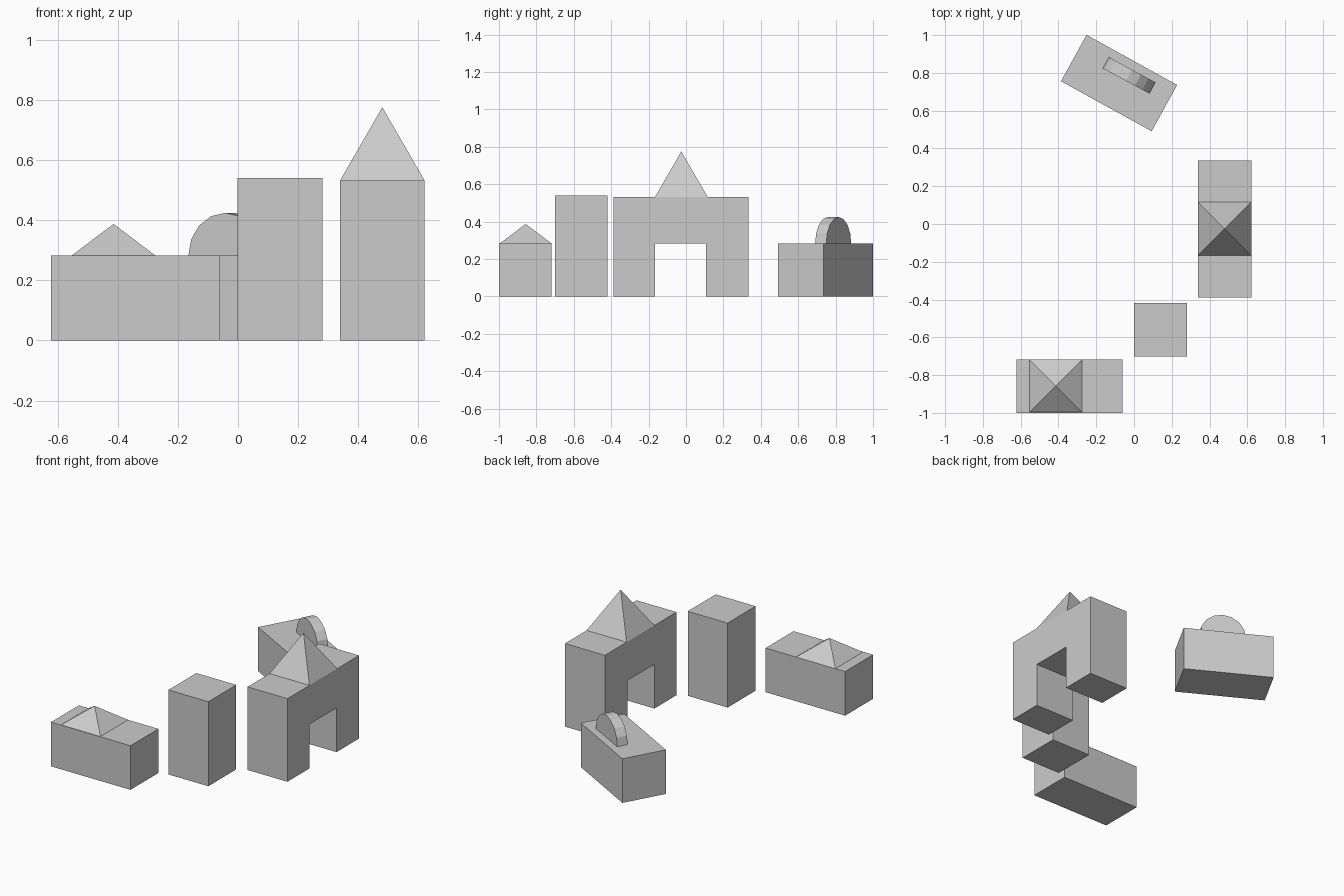
import bpy
from math import sin, cos, pi, radians

if "Cube" in bpy.data.objects:
    bpy.data.objects.remove(bpy.data.objects["Cube"])


def prism(name, profile, depth, at, turn=0):
    """Extrude an (across, height) profile to both sides of its plane, then turn about z."""
    n = len(profile)
    verts = [(u, d, z) for d in (-depth / 2, depth / 2) for u, z in profile]
    faces = [tuple(range(n)), tuple(range(2 * n - 1, n - 1, -1))]
    faces += [((i + 1) % n, i, i + n, (i + 1) % n + n) for i in range(n)]
    return add(name, verts, faces, at, turn)


def add(name, verts, faces, at, turn=0):
    mesh = bpy.data.meshes.new(name)
    mesh.from_pydata(verts, [], faces)
    obj = bpy.data.objects.new(name, mesh)
    obj.location = at
    obj.rotation_euler.z = radians(turn)
    bpy.context.collection.objects.link(obj)
    return obj


def block(name, length, depth, height, at, turn=0):
    h = length / 2
    return prism(name, [(-h, 0), (h, 0), (h, height), (-h, height)], depth, at, turn)


def pyramid(name, side, height, at):
    h = side / 2
    verts = [(-h, -h, 0), (h, -h, 0), (h, h, 0), (-h, h, 0), (0, 0, height)]
    faces = [(3, 2, 1, 0)] + [(i, (i + 1) % 4, 4) for i in range(4)]
    return add(name, verts, faces, at)


W = 0.282    # block module

# Low front block with a shallow pyramid
block("front_block", 0.562, W, W, (-0.341, -0.859, 0))
pyramid("front_pyramid", W - 0.003, 0.105, (-0.414, -0.857, W))

# Square tower
block("tower_block", W, W, 0.54, (0.14, -0.56, 0))

# Arch block, profile runs along y
arch = [(-0.388, 0), (-0.165, 0), (-0.165, W), (0.108, W), (0.108, 0),
        (0.335, 0), (0.335, 0.531), (-0.388, 0.531)]
prism("arch_block", arch, W, (0.48, 0, 0), 90)
pyramid("arch_pyramid", W, 0.244, (0.48, -0.025, 0.531))

# Turned back block with a faceted half disc
block("back_block", 0.548, 0.28, W, (-0.079, 0.746, 0), -28.9)
half_disc = [(0.14 * cos(pi * i / 8), 0.142 * sin(pi * i / 8)) for i in range(9)]
half_disc_obj = prism("half_disc", half_disc, 0.067, (-0.026, 0.787, W), -28.5)
